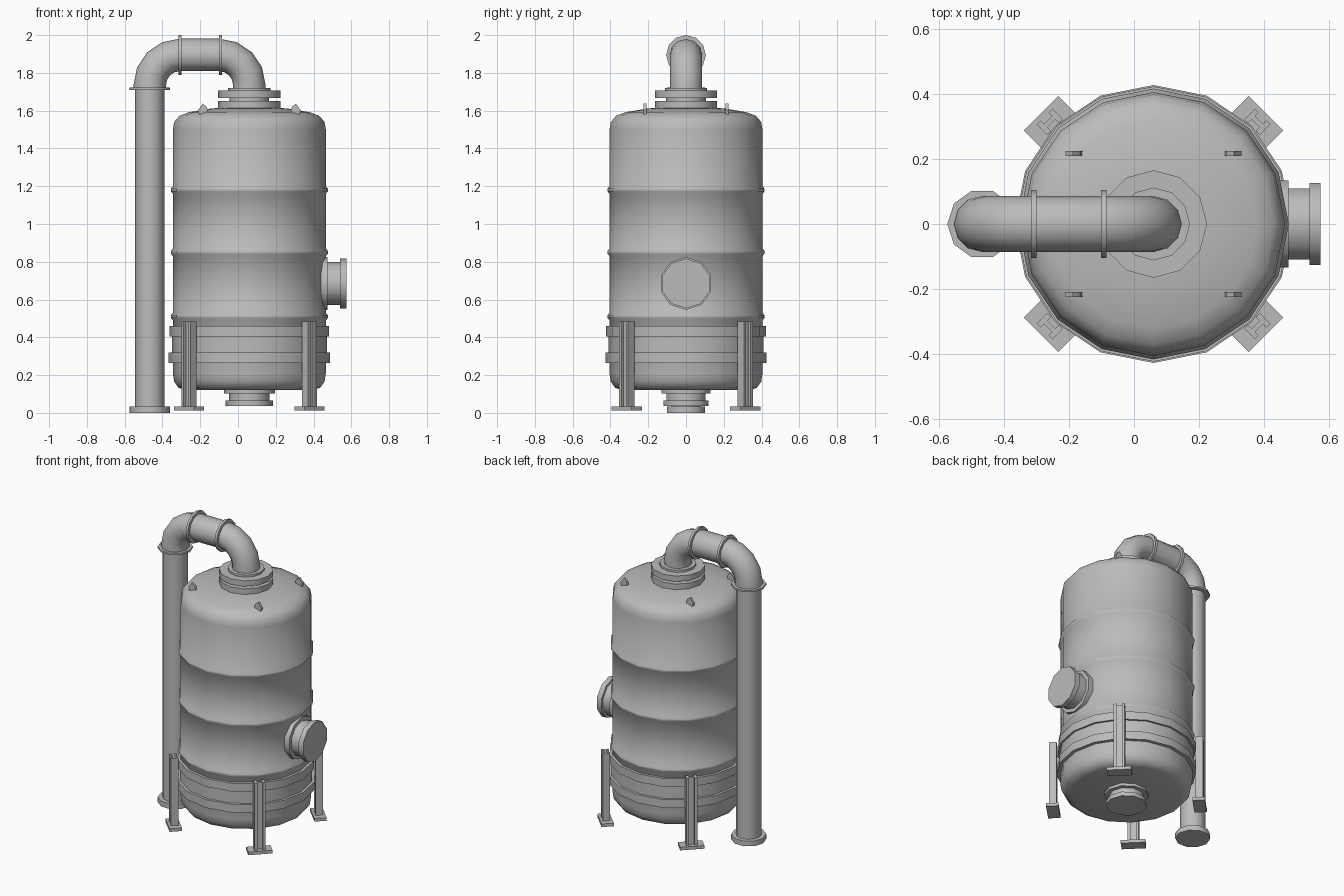
import bpy
import bmesh
from math import pi, cos, sin, radians
from mathutils import Matrix, Vector

cube = bpy.data.objects.get("Cube")
if cube:
    bpy.data.objects.remove(cube, do_unlink=True)

steel = bpy.data.materials.new("grey_steel")
steel.use_nodes = True
steel.diffuse_color = (0.5, 0.5, 0.5, 1)
steel.node_tree.nodes["Principled BSDF"].inputs["Base Color"].default_value = (0.5, 0.5, 0.5, 1)

TANK_X = 0.06      # tank axis
PIPE_X = -0.467    # standpipe axis
TOP_Z = 1.895      # crossover pipe axis
parts = []


def finish(name, bm, matrix=Matrix()):
    bmesh.ops.recalc_face_normals(bm, faces=bm.faces)
    bm.transform(matrix)
    mesh = bpy.data.meshes.new(name)
    bm.to_mesh(mesh)
    bm.free()
    mesh.materials.append(steel)
    obj = bpy.data.objects.new(name, mesh)
    bpy.context.scene.collection.objects.link(obj)
    parts.append(obj)
    return obj


def skin(bm, rings):
    """Join successive vertex rings and cap both ends."""
    for a, b in zip(rings, rings[1:]):
        n = len(a)
        for i in range(n):
            j = (i + 1) % n
            bm.faces.new((a[i], a[j], b[j], b[i]))
    bm.faces.new(rings[0])
    bm.faces.new(rings[-1])


def lathe(name, profile, sides, matrix):
    """Turn a list of (radius, height) about the local z axis."""
    bm = bmesh.new()
    rings = [[bm.verts.new((r * cos(2 * pi * i / sides), r * sin(2 * pi * i / sides), z))
              for i in range(sides)] for r, z in profile]
    skin(bm, rings)
    return finish(name, bm, matrix)


def disc(name, radius, z0, z1, sides, matrix):
    return lathe(name, [(radius, z0), (radius, z1)], sides, matrix)


def sweep(name, path, radius, sides=12):
    """Tube along (x, z, heading) stations in the xz plane."""
    bm = bmesh.new()
    rings = []
    for x, z, h in path:
        normal = Vector((-sin(h), 0, cos(h)))
        rings.append([bm.verts.new(Vector((x, 0, z)) + radius * (
            normal * cos(2 * pi * i / sides) + Vector((0, sin(2 * pi * i / sides), 0))))
            for i in range(sides)])
    skin(bm, rings)
    return finish(name, bm)


def prism(name, outline, z0, z1, matrix):
    bm = bmesh.new()
    skin(bm, [[bm.verts.new((x, y, z)) for x, y in outline] for z in (z0, z1)])
    return finish(name, bm, matrix)


tank = Matrix.Translation((TANK_X, 0, 0))
pipe = Matrix.Translation((PIPE_X, 0, 0))

# Vessel body with domed ends and three rolled ribs
profile = [(0.335, 0.12), (0.375, 0.133), (0.398, 0.165), (0.405, 0.21)]
for z in (0.51, 0.85, 1.18):
    profile += [(0.405, z - 0.02), (0.416, z - 0.007), (0.416, z + 0.007), (0.405, z + 0.02)]
profile += [(0.405, 1.50), (0.398, 1.54), (0.37, 1.573), (0.32, 1.592), (0.2, 1.612), (0.1, 1.617)]
lathe("vessel_body", profile, 16, tank)

# Support bands near the legs
for name, z, r in (("upper_band", 0.405, 0.423), ("lower_band", 0.265, 0.427)):
    disc(name, r, z, z + 0.055, 16, tank)
disc("middle_band", 0.41, 0.32, 0.405, 16, tank)

# Top nozzle flanges
disc("top_nozzle_neck", 0.105, 1.60, 1.70, 12, tank)
disc("top_lower_flange", 0.165, 1.612, 1.652, 12, tank)
disc("top_upper_flange", 0.165, 1.668, 1.706, 12, tank)
disc("top_pipe_collar", 0.112, 1.706, 1.72, 12, tank)

# Bottom drain nozzle
lathe("drain_nozzle", [(0.125, 0.037), (0.125, 0.065), (0.108, 0.065),
                       (0.108, 0.102), (0.135, 0.102), (0.135, 0.125)], 10, tank)

# Side nozzle pointing to +x
side = Matrix.Translation((0, 0, 0.685)) @ Matrix.Rotation(pi / 2, 4, "Y")
lathe("side_nozzle", [(0.14, 0.40), (0.14, 0.475), (0.115, 0.475), (0.115, 0.54),
                      (0.132, 0.54), (0.132, 0.574)], 10, side)

# Standpipe with its flanges
disc("standpipe", 0.078, 0.02, 1.72, 12, pipe)
disc("standpipe_base_flange", 0.107, 0, 0.035, 10, pipe)
disc("standpipe_top_flange", 0.107, 1.71, 1.722, 10, pipe)

# Crossover pipe with two elbows
BEND = 0.16
path = [(PIPE_X, 1.715, pi / 2)]
turns = [radians(a) for a in (0, 22.5, 45, 67.5, 90)]
path += [(PIPE_X + BEND * (1 - cos(a)), TOP_Z - BEND * (1 - sin(a)), pi / 2 - a) for a in turns]
path += [(TANK_X - BEND * (1 - sin(a)), TOP_Z - BEND * (1 - cos(a)), -a) for a in turns]
path.append((TANK_X, 1.71, -pi / 2))
sweep("crossover_pipe", path, 0.086)
for name, x in (("crossover_right_flange", -0.308), ("crossover_left_flange", -0.093)):
    sweep(name, [(x - 0.008, TOP_Z, 0), (x + 0.008, TOP_Z, 0)], 0.105)

# Four H-section legs with foot plates, and four lifting lugs on the dome
w, d, f, t = 0.034, 0.023, 0.017, 0.007
h_section = [(-d, -w), (d, -w), (d, -f), (t, -f), (t, f), (d, f),
             (d, w), (-d, w), (-d, f), (-t, f), (-t, -f), (-d, -f)]
foot = [(-0.038, -0.075), (0.038, -0.075), (0.038, 0.075), (-0.038, 0.075)]
lug = [(-0.02, 1.575), (0.03, 1.575), (0.036, 1.603), (0.012, 1.637), (-0.01, 1.62)]
for sx, sy, corner in ((1, -1, "front_left"), (-1, -1, "front_right"),
                       (1, 1, "back_left"), (-1, 1, "back_right")):
    place = (Matrix.Translation((TANK_X + 0.319 * sx, 0.314 * sy, 0))
             @ Matrix.Rotation(pi / 4 * (2 - sx) * sy, 4, "Z"))
    prism(corner + "_leg", h_section, 0.03, 0.485, place)
    prism(corner + "_foot", foot, 0.012, 0.033, place)
    turn = Matrix.Translation((TANK_X + 0.235 * sx, 0.217 * sy, 0)) @ Matrix.Diagonal((sx, 1, 1, 1))
    prism(corner + "_lug", lug, -0.008, 0.008, turn @ Matrix.Rotation(pi / 2, 4, "X"))

# Smooth round surfaces, keep rims crisp
for obj in bpy.context.selected_objects:
    obj.select_set(False)
for obj in parts:
    bm = bmesh.new()
    bm.from_mesh(obj.data)
    bmesh.ops.recalc_face_normals(bm, faces=bm.faces)
    bm.to_mesh(obj.data)
    bm.free()
    obj.select_set(True)
bpy.context.view_layer.objects.active = parts[0]
bpy.ops.object.shade_smooth_by_angle(angle=radians(40))
